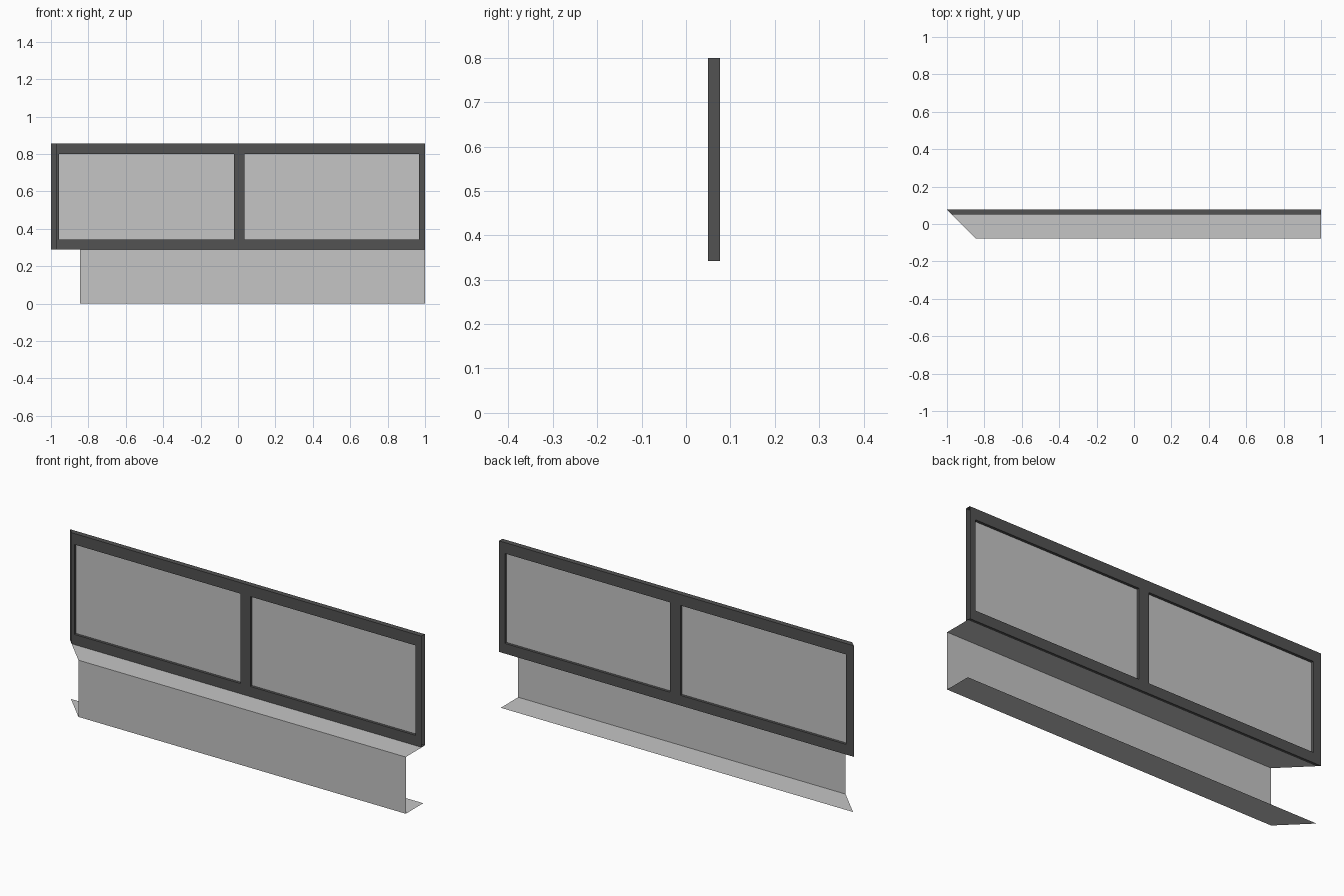
import bpy, bmesh

if "Cube" in bpy.data.objects:
    bpy.data.objects.remove(bpy.data.objects["Cube"])


def material(name, v):
    m = bpy.data.materials.new(name)
    m.diffuse_color = (v, v, v, 1)
    m.use_nodes = True
    m.node_tree.nodes["Principled BSDF"].inputs["Base Color"].default_value = m.diffuse_color
    return m


PALE = material("pale grey", 0.56)
DARK = material("dark grey", 0.085)


def build(name, quads, mat):
    bm = bmesh.new()
    for q in quads:
        bm.faces.new([bm.verts.new(p) for p in q])
    bmesh.ops.remove_doubles(bm, verts=bm.verts, dist=1e-5)
    bmesh.ops.recalc_face_normals(bm, faces=bm.faces)
    me = bpy.data.meshes.new(name)
    bm.to_mesh(me)
    bm.free()
    me.materials.append(mat)
    ob = bpy.data.objects.new(name, me)
    bpy.context.collection.objects.link(ob)
    return ob


YF, YB = 0.05, 0.077      # frame front and back
YG = 0.0635               # glass plane


def left(y):
    # 45 degree mitre at the left end
    return -1 + (YB - y)


# lower wall: open folded sheet (floor, front, sill) with mitred left end
profile = [(YG, 0), (-YB, 0), (-YB, 0.289), (YG, 0.289)]
wall = [[(left(y0), y0, z0), (1, y0, z0), (1, y1, z1), (left(y1), y1, z1)]
        for (y0, z0), (y1, z1) in zip(profile, profile[1:])]
build("lower_wall", wall, PALE)

# window frame: hollow, with open ends and two openings
zs = [0.29, 0.342, 0.80, 0.856]
panes = [(-0.957, -0.022), (0.035, 0.967)]
frame = []
for y in (YF, YB):
    xs = [left(y), *panes[0], *panes[1], 1]
    for i in range(5):
        for k in range(3):
            if k == 1 and i in (1, 3):
                continue
            x0, x1, z0, z1 = xs[i], xs[i + 1], zs[k], zs[k + 1]
            frame.append([(x0, y, z0), (x1, y, z0), (x1, y, z1), (x0, y, z1)])
# outer top and bottom strips
a, b = [left(YF), *panes[0], *panes[1], 1], [left(YB), *panes[0], *panes[1], 1]
for z in (zs[0], zs[3]):
    for i in range(5):
        frame.append([(a[i], YF, z), (a[i + 1], YF, z), (b[i + 1], YB, z), (b[i], YB, z)])
# reveals inside each opening
for x0, x1 in panes:
    ring = [(x0, zs[1]), (x1, zs[1]), (x1, zs[2]), (x0, zs[2])]
    for (p, q), (r, s) in zip(ring, ring[1:] + ring[:1]):
        frame.append([(p, YF, q), (r, YF, s), (r, YB, s), (p, YB, q)])
build("window_frame", frame, DARK)

# window panes
for n, (x0, x1) in enumerate(panes):
    build(f"window_pane_{n + 1}",
          [[(x0, YG, zs[1]), (x1, YG, zs[1]), (x1, YG, zs[2]), (x0, YG, zs[2])]], PALE)
